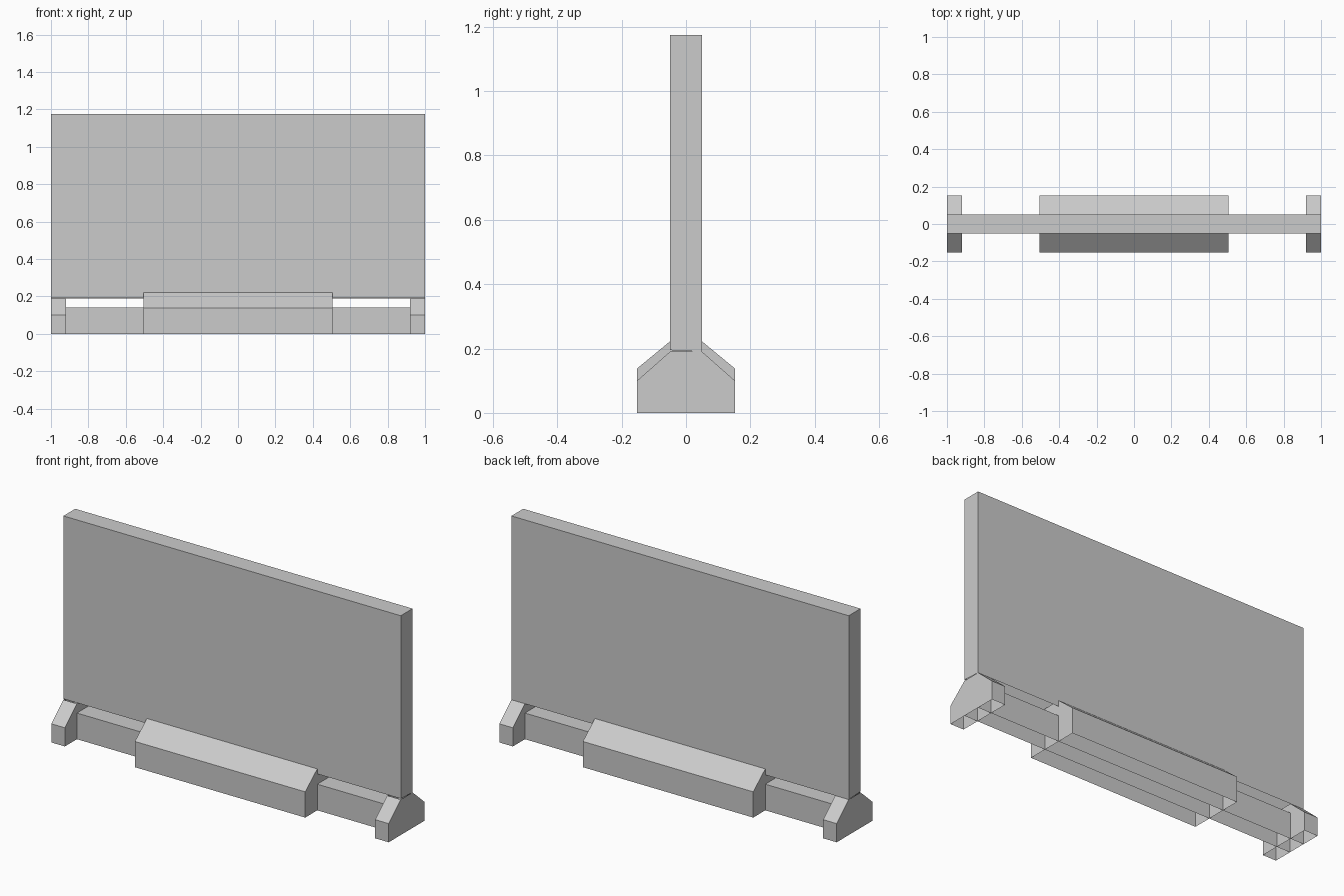
import bpy
import bmesh

cube = bpy.data.objects.get("Cube")
if cube:
    bpy.data.objects.remove(cube, do_unlink=True)

grey = bpy.data.materials.new("plain_grey")
grey.use_nodes = True
colour = (0.6, 0.6, 0.6, 1)
grey.diffuse_color = colour
grey.node_tree.nodes["Principled BSDF"].inputs["Base Color"].default_value = colour

HALF = 0.05     # half thickness of the panel and rail
DEPTH = 0.152   # half depth of the feet


def shell(name, strips, x0, x1, caps=True):
    """Extrude open (y, z) strips along x; caps close the two ends."""
    bm = bmesh.new()
    ends = [[], []]
    for strip in strips:
        rows = [[bm.verts.new((x, y, z)) for y, z in strip] for x in (x0, x1)]
        for i in range(len(strip) - 1):
            bm.faces.new((rows[0][i], rows[0][i + 1], rows[1][i + 1], rows[1][i]))
        for end, row in zip(ends, rows):
            end.extend(row)
    if caps:
        bm.faces.new(ends[0][::-1])
        bm.faces.new(ends[1])
    bmesh.ops.recalc_face_normals(bm, faces=bm.faces)
    mesh = bpy.data.meshes.new(name)
    bm.to_mesh(mesh)
    bm.free()
    mesh.materials.append(grey)
    obj = bpy.data.objects.new(name, mesh)
    bpy.context.collection.objects.link(obj)
    return obj


def support(name, shoulder, top, x0, x1):
    """Sloped base, open underneath and where it meets the panel."""
    front = [(-DEPTH, 0), (-DEPTH, shoulder), (-HALF, top)]
    back = [(-y, z) for y, z in reversed(front)]
    return shell(name, [front, back], x0, x1)


# Upright panel, open along its lower edge
shell("panel", [[(-HALF, 0.195), (-HALF, 1.175), (HALF, 1.175), (HALF, 0.19)]], -1, 1)

# Low rail under the panel
shell("rail", [[(-HALF, 0), (-HALF, 0.14), (HALF, 0.14), (HALF, 0)]], -1, 1, caps=False)

# Wide centre support and the two end feet
support("centre_support", 0.138, 0.222, -0.505, 0.505)
support("left_foot", 0.1, 0.19, 0.92, 1)
support("right_foot", 0.1, 0.19, -1, -0.92)
